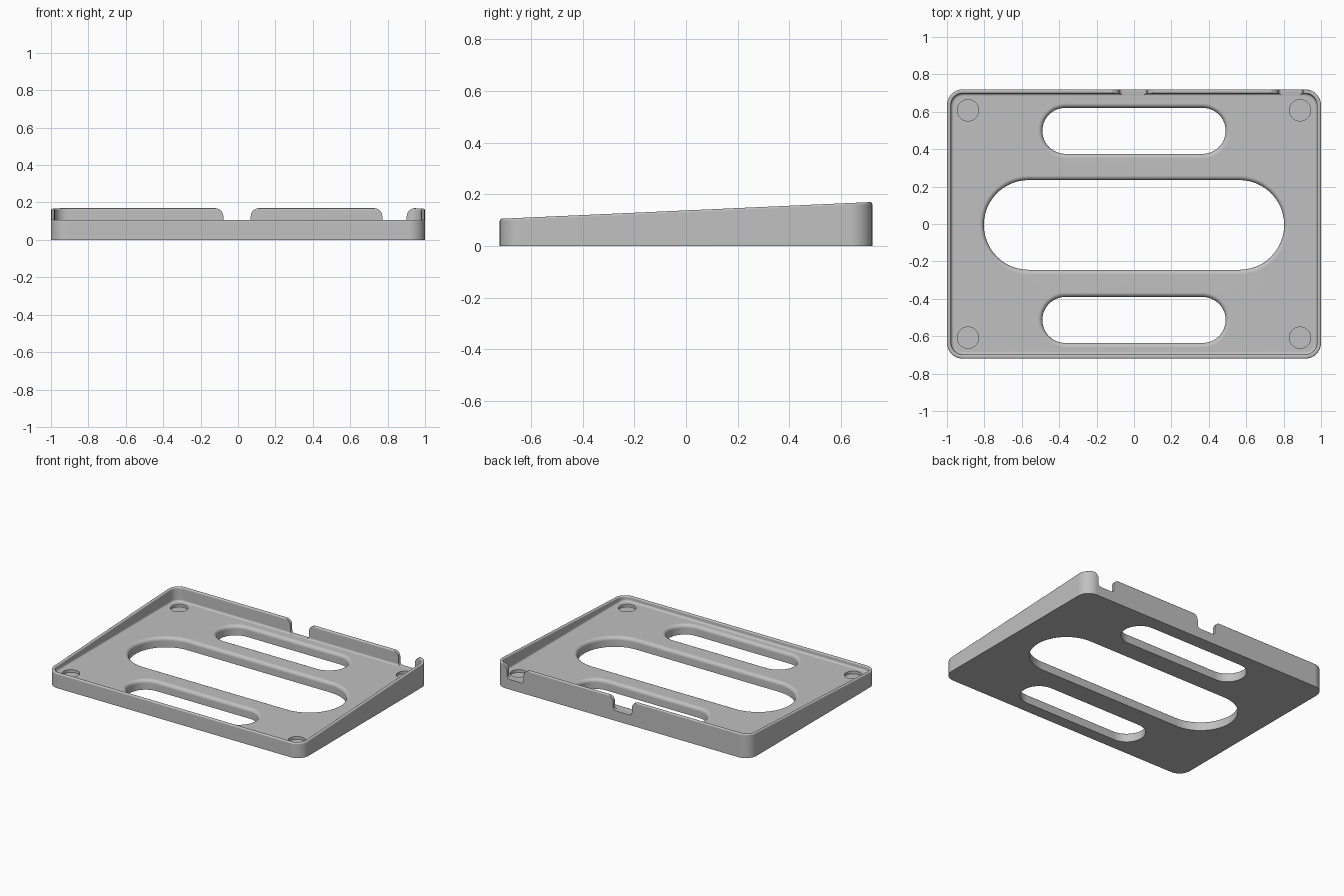
import bpy, bmesh
from math import sin, cos, pi

if "Cube" in bpy.data.objects:
    bpy.data.objects.remove(bpy.data.objects["Cube"])

HX, HY, CORNER = 1.0, 0.72, 0.085     # outer half sizes and corner radius
WALL, FLOOR = 0.022, 0.07             # rim thickness and floor height

grey = bpy.data.materials.new("light grey")
grey.use_nodes = True
grey.diffuse_color = (0.53, 0.53, 0.53, 1)
grey.node_tree.nodes["Principled BSDF"].inputs["Base Color"].default_value = (0.53, 0.53, 0.53, 1)


def rounded_rect(hx, hy, r, cx=0, cy=0, n=12):
    """Counter-clockwise outline of a rounded rectangle."""
    pts = []
    for q, (sx, sy) in enumerate([(1, 1), (-1, 1), (-1, -1), (1, -1)]):
        for i in range(n + 1):
            a = (q + i / n) * pi / 2
            pts.append((cx + sx * (hx - r) + r * cos(a), cy + sy * (hy - r) + r * sin(a)))
    return pts


def loft(name, loops):
    """Join matching loops of points into a closed solid."""
    bm = bmesh.new()
    rings = [[bm.verts.new(p) for p in loop] for loop in loops]
    n = len(rings[0])
    for a, b in zip(rings, rings[1:]):
        for i in range(n):
            j = (i + 1) % n
            bm.faces.new((a[i], a[j], b[j], b[i]))
    bm.faces.new(rings[0][::-1])
    bm.faces.new(rings[-1])
    bmesh.ops.remove_doubles(bm, verts=bm.verts, dist=1e-5)
    bmesh.ops.recalc_face_normals(bm, faces=bm.faces)
    mesh = bpy.data.meshes.new(name)
    bm.to_mesh(mesh)
    bm.free()
    mesh.materials.append(grey)
    obj = bpy.data.objects.new(name, mesh)
    bpy.context.collection.objects.link(obj)
    return obj


def quarter(n=5):
    return [i / n * pi / 2 for i in range(n + 1)]


# Tray body: sloping rim with rounded edges, fillet down to the floor
def tray_loop(inset, z=None, drop=0):
    pts = rounded_rect(HX - inset, HY - inset, CORNER - inset)
    return [(x, y, 0.1375 + 0.0451 * y - drop if z is None else z) for x, y in pts]


EDGE, FILLET = 0.008, 0.014
loops = [tray_loop(0, 0)]
loops += [tray_loop(EDGE * (1 - cos(a)), drop=EDGE * (1 - sin(a))) for a in quarter(4)]
loops += [tray_loop(WALL - EDGE * (1 - sin(a)), drop=EDGE * (1 - cos(a))) for a in quarter(4)]
loops += [tray_loop(WALL + FILLET * (1 - cos(a)), FLOOR + FILLET * (1 - sin(a))) for a in quarter(4)]
tray = loft("tray", loops)


# Slots with a rounded upper lip
def slot(cy, hx, hy, lip=0.024):
    steps = [(0, -0.05)]
    steps += [(lip * (1 - cos(a)), FLOOR - lip * (1 - sin(a))) for a in quarter()]
    steps.append((lip, FLOOR + 0.05))
    return loft("slot_cutter", [[(x, y, z) for x, y in rounded_rect(hx + o, hy + o, hy + o, 0, cy)]
                                for o, z in steps])


# Round shallow foot recesses
def recess(cx, cy, r=0.057):
    return loft("recess_cutter", [[(x, y, z) for x, y in rounded_rect(r, r, r, cx, cy)]
                                  for z in (FLOOR - 0.02, FLOOR + 0.02)])


# Cable notches in the rear rim, flared at the top
def notch(cx, half, flare=0.045, base=0.02, top=0.17):
    low = FLOOR + 0.001
    side = [(half - base * (1 - sin(a)), low + base * (1 - cos(a))) for a in quarter()]
    side += [(half + flare * (1 - cos(a)), top - flare * (1 - sin(a))) for a in quarter()]
    side.append((half + flare, top + 0.05))
    outline = side + [(-x, z) for x, z in reversed(side)]
    return loft("notch_cutter", [[(cx + x, y, z) for x, z in outline] for y in (0.67, 0.8)])


cutters = [slot(-0.005, 0.803, 0.24), slot(0.498, 0.49, 0.123), slot(-0.513, 0.49, 0.123),
           notch(-0.005, 0.073), notch(0.837, 0.065)]
cutters += [recess(sx * 0.888, sy * 0.608) for sx in (-1, 1) for sy in (-1, 1)]

bpy.context.view_layer.objects.active = tray
for cutter in cutters:
    mod = tray.modifiers.new("cut", "BOOLEAN")
    mod.operation, mod.solver, mod.object = "DIFFERENCE", "EXACT", cutter
    bpy.ops.object.modifier_apply(modifier=mod.name)
    bpy.data.objects.remove(cutter)

# Smooth curves, flat faces
bpy.ops.object.select_all(action="DESELECT")
tray.select_set(True)
bpy.ops.object.shade_smooth_by_angle(angle=pi / 6)
tray.modifiers.new("flat faces", "WEIGHTED_NORMAL").keep_sharp = True
